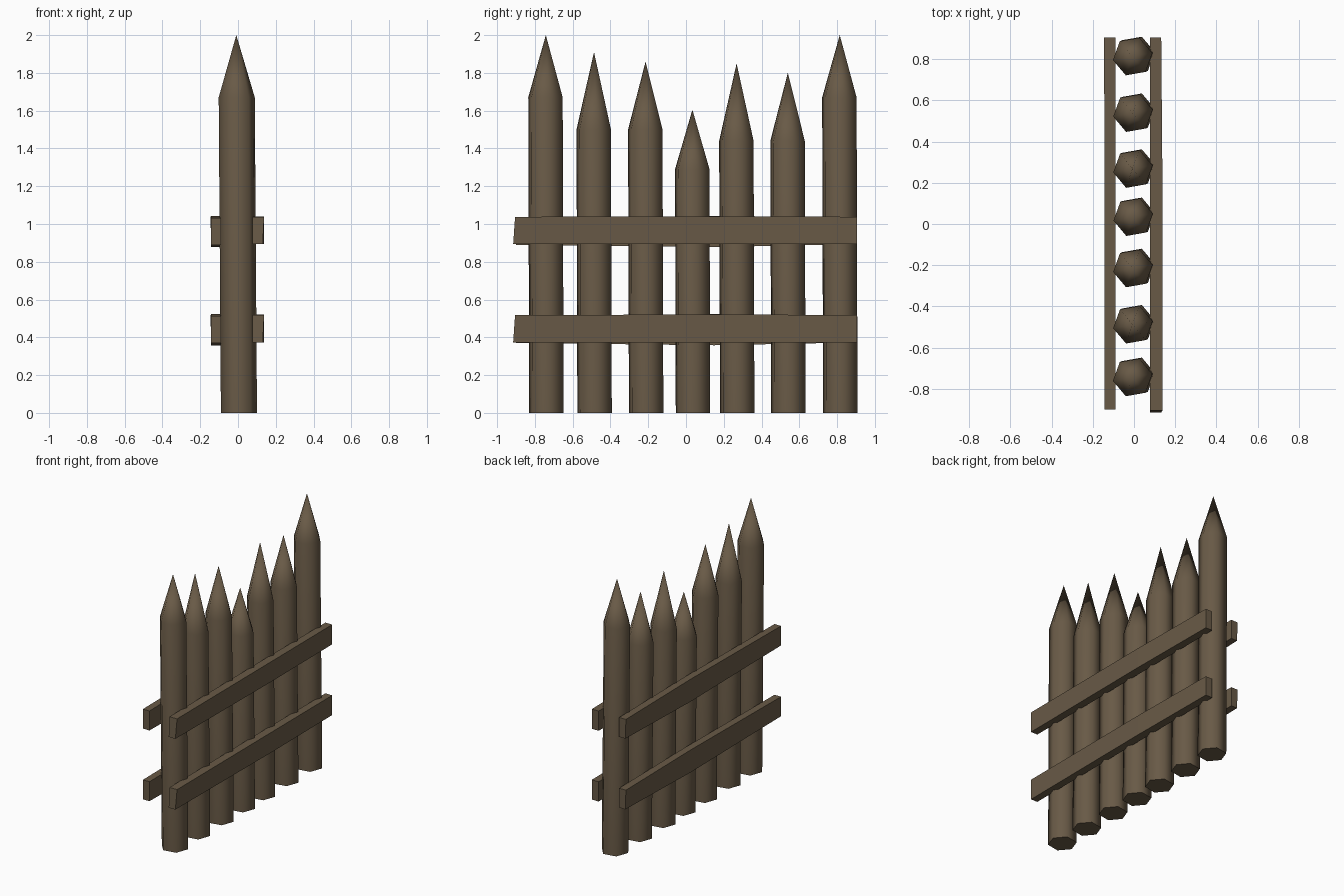
import bpy, bmesh, math

if "Cube" in bpy.data.objects:
    bpy.data.objects.remove(bpy.data.objects["Cube"])

wood = bpy.data.materials.new("brown wood")
wood.diffuse_color = (0.14, 0.102, 0.062, 1)
wood.use_nodes = True
wood.node_tree.nodes["Principled BSDF"].inputs["Base Color"].default_value = wood.diffuse_color


def make_object(name, bm):
    bmesh.ops.recalc_face_normals(bm, faces=bm.faces)
    me = bpy.data.meshes.new(name)
    bm.to_mesh(me)
    bm.free()
    me.materials.append(wood)
    ob = bpy.data.objects.new(name, me)
    bpy.context.collection.objects.link(ob)
    return ob


def loft(bm, rings):
    """Join rings of equal point count with quads; returns the vertex rings."""
    vr = [[bm.verts.new(p) for p in r] for r in rings]
    for a, b in zip(vr, vr[1:]):
        n = len(a)
        for i in range(n):
            bm.faces.new((a[i], a[(i + 1) % n], b[(i + 1) % n], b[i]))
    bm.faces.new(vr[0][::-1])
    return vr


# Hexagonal stake with a sharpened tip, leaning very slightly
def stake(name, y, shoulder, tip):
    def ring(z):
        cx = 0.005 - 0.007 * z
        return [(cx + 0.097 * math.cos(math.radians(10 + 60 * k)),
                 y + 0.003 * (1 - z) + 0.097 * math.sin(math.radians(10 + 60 * k)), z)
                for k in range(6)]
    bm = bmesh.new()
    top = loft(bm, [ring(0), ring(shoulder)])[-1]
    apex = bm.verts.new((0.005 - 0.007 * tip, y, tip))
    for i in range(6):
        bm.faces.new((top[i], top[(i + 1) % 6], apex))
    ob = make_object(name, bm)
    bpy.ops.object.select_all(action='DESELECT')
    ob.select_set(True)
    bpy.context.view_layer.objects.active = ob
    bpy.ops.object.shade_smooth_by_angle(angle=math.radians(65))


stakes = [(-0.742, 1.67, 2.0), (-0.487, 1.50, 1.91), (-0.214, 1.50, 1.86),
          (0.034, 1.29, 1.605), (0.268, 1.44, 1.85), (0.539, 1.44, 1.80),
          (0.814, 1.67, 2.0)]
for i, (y, shoulder, tip) in enumerate(stakes):
    stake(f"stake_{i + 1}", y, shoulder, tip)


# Rough plank along y, lofted through end, middle and end sections
def rail(name, sections, z0):
    rings = []
    for y_low, y_high, xa, xb, xb_low, low, high in sections:
        rings.append([(xa, y_low, z0 + low), (xb_low, y_low, z0 + low),
                      (xb, y_high, z0 + high), (xa, y_high, z0 + high)])
    bm = bmesh.new()
    bm.faces.new(loft(bm, rings)[-1])
    make_object(name, bm)


right = [(-0.915, -0.905, 0.077, 0.138, 0.131, 0.0, 0.145),
         (0.2, 0.2, 0.077, 0.138, 0.138, 0.0, 0.148),
         (0.905, 0.905, 0.077, 0.132, 0.132, 0.0, 0.145)]
left = [(-0.9, -0.9, -0.09, -0.143, -0.143, -0.003, 0.14),
        (0.15, 0.15, -0.09, -0.143, -0.143, -0.015, 0.15),
        (0.905, 0.905, -0.09, -0.145, -0.14, 0.0, 0.143)]
for level, z0 in (("lower", 0.373), ("upper", 0.893)):
    rail(f"{level}_rail_right", right, z0)
    rail(f"{level}_rail_left", left, z0)
